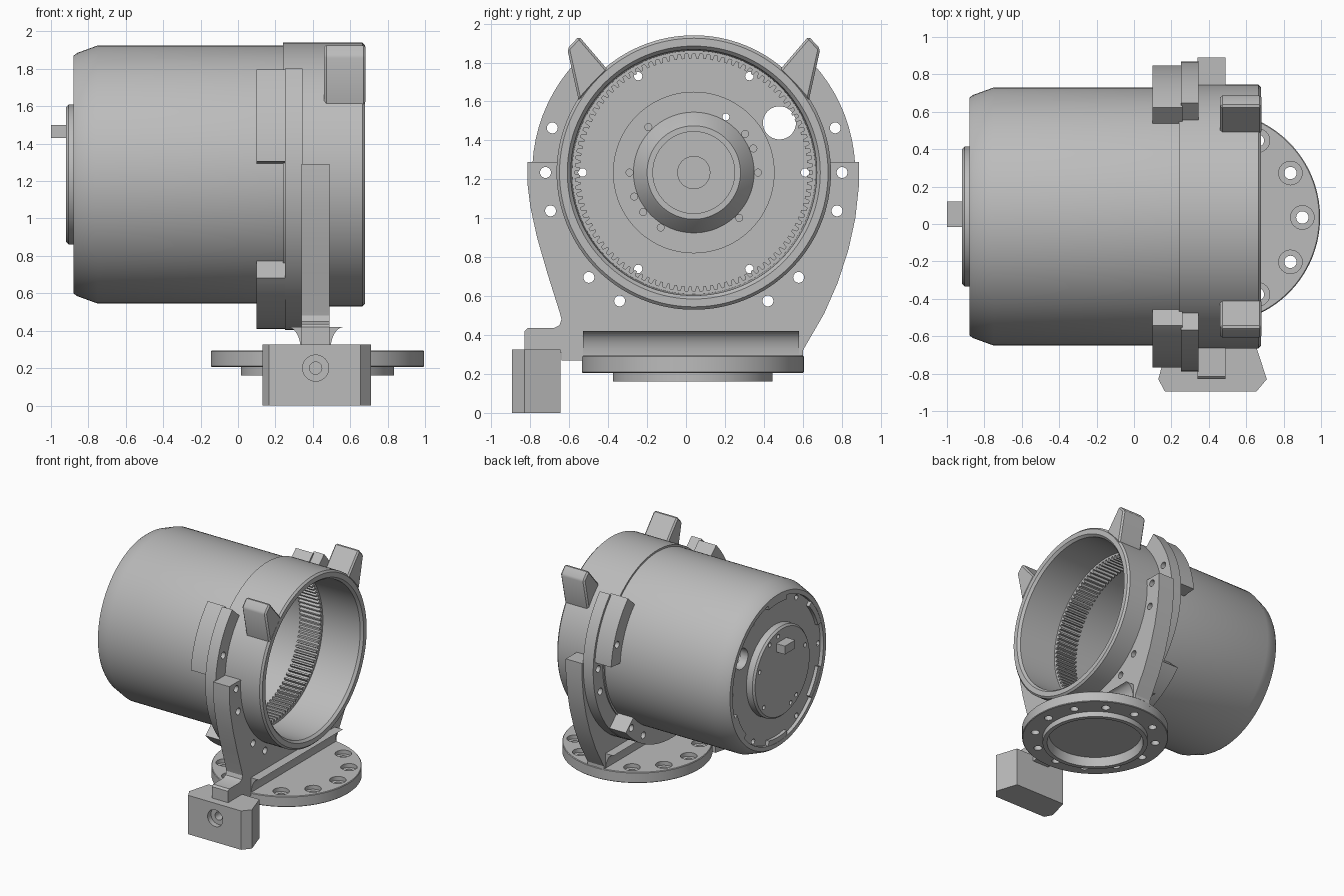
import bpy, bmesh
from math import sin, cos, pi, radians
from mathutils import Matrix, Vector

default = bpy.data.objects.get("Cube")
if default:
    bpy.data.objects.remove(default, do_unlink=True)

CY, CZ = 0.04, 1.235          # drum axis runs along x
FX, FY = 0.425, 0.035         # centre of the round foot

metal = bpy.data.materials.new("machined_grey")
metal.use_nodes = True
GREY = (0.5, 0.5, 0.5, 1)
metal.diffuse_color = GREY
for node in metal.node_tree.nodes:
    if node.type == 'BSDF_PRINCIPLED':
        node.inputs["Base Color"].default_value = GREY
        node.inputs["Roughness"].default_value = 0.6


def finish(name, bm, bevel=0):
    bmesh.ops.recalc_face_normals(bm, faces=bm.faces)
    if bevel:
        bmesh.ops.bevel(bm, geom=bm.edges[:], offset=bevel, segments=1,
                        affect='EDGES', clamp_overlap=True)
    mesh = bpy.data.meshes.new(name)
    bm.to_mesh(mesh)
    bm.free()
    mesh.materials.append(metal)
    obj = bpy.data.objects.new(name, mesh)
    bpy.context.collection.objects.link(obj)
    return obj


def prism(name, polys, axis, lo, hi, bevel=0):
    """Extrude flat outlines along an axis."""
    place = {'x': lambda u, v: (lo, u, v), 'y': lambda u, v: (u, lo, v),
             'z': lambda u, v: (u, v, lo)}[axis]
    step = Vector([(hi - lo) * (a == axis) for a in 'xyz'])
    bm = bmesh.new()
    for poly in polys:
        face = bm.faces.new([bm.verts.new(place(u, v)) for u, v in poly])
        ext = bmesh.ops.extrude_face_region(bm, geom=[face], use_keep_orig=True)
        moved = [g for g in ext["geom"] if isinstance(g, bmesh.types.BMVert)]
        bmesh.ops.translate(bm, vec=step, verts=moved)
    return finish(name, bm, bevel)


def lathe(name, profile, axis, centre, steps=128):
    """Spin (along, radius) points about an axis through centre."""
    turn = Vector((1, 0, 0)) if axis == 'x' else Vector((0, 0, 1))
    bm = bmesh.new()
    verts = [bm.verts.new((a, 0, r) if axis == 'x' else (r, 0, a)) for a, r in profile]
    edges = [bm.edges.new(p) for p in zip(verts, verts[1:])]
    if profile[0][1] > 0:
        edges.append(bm.edges.new((verts[-1], verts[0])))
    bmesh.ops.spin(bm, geom=verts + edges, cent=(0, 0, 0), axis=turn,
                   angle=2 * pi, steps=steps, use_merge=True)
    bmesh.ops.remove_doubles(bm, verts=bm.verts, dist=1e-5)
    bmesh.ops.transform(bm, matrix=Matrix.Translation(centre), verts=bm.verts)
    return finish(name, bm)


def polar(cu, cv, r, deg):
    return cu + r * cos(radians(deg)), cv + r * sin(radians(deg))


def arc(r, a0, a1, n=60):
    return [polar(CY, CZ, r, a0 + (a1 - a0) * i / n) for i in range(n + 1)]


def circle(c, r, n=24):
    return [polar(c[0], c[1], r, 360 * i / n) for i in range(n)]


def sector(r0, r1, a0, a1):
    return arc(r1, a0, a1) + arc(r0, a1, a0)


def mirrored(poly):
    return [(2 * CY - y, z) for y, z in poly]


def cut(targets, cutter):
    cutter.hide_render = True
    for obj in targets:
        mod = obj.modifiers.new("cut", 'BOOLEAN')
        mod.operation, mod.solver, mod.object = 'DIFFERENCE', 'EXACT', cutter
        bpy.context.view_layer.objects.active = obj
        bpy.ops.object.modifier_apply(modifier=mod.name)
    bpy.data.objects.remove(cutter, do_unlink=True)


# Hollow drum with collar, bore, floor hub and rear cap
drum = lathe("drum_housing", [
    (-0.88, 0.6), (-0.88, 0.635), (-0.86, 0.65), (-0.75, 0.69), (0.24, 0.69),
    (0.24, 0.705), (0.665, 0.705), (0.68, 0.69), (0.68, 0.65), (0.66, 0.632),
    (0.32, 0.625), (0.32, 0.61), (-0.78, 0.61), (-0.78, 0.415), (-0.75, 0.415),
    (-0.75, 0.31), (-0.67, 0.25), (-0.66, 0.24), (-0.66, 0.21), (-0.72, 0.21),
    (-0.72, 0.085), (-0.7, 0.085), (-0.7, 0.065), (-0.71, 0.065), (-0.71, 0),
], 'x', (0, CY, CZ))
# The rear side is a separate cap closing the floor
bpy.data.objects.remove(drum, do_unlink=True)
outer = [(-0.88, 0.6), (-0.88, 0.635), (-0.86, 0.65), (-0.75, 0.69), (0.24, 0.69),
         (0.24, 0.705), (0.665, 0.705), (0.68, 0.69), (0.68, 0.65), (0.66, 0.632),
         (0.32, 0.625), (0.32, 0.61), (-0.78, 0.61)]
hub = [(-0.78, 0.415), (-0.75, 0.415), (-0.75, 0.31), (-0.67, 0.25), (-0.66, 0.24),
       (-0.66, 0.21), (-0.72, 0.21), (-0.72, 0.085), (-0.7, 0.085), (-0.7, 0)]
rear = [(-0.92, 0), (-0.92, 0.36), (-0.905, 0.375), (-0.85, 0.375), (-0.85, 0.6)]
drum = lathe("drum_housing", rear + outer + hub, 'x', (0, CY, CZ))

floor_holes = [circle(polar(CY, CZ, 0.572, 60 * k), 0.022, 12) for k in range(6)]
floor_holes += [circle((0.48, 1.49), 0.085, 40), circle(polar(CY, CZ, 0.33, 60), 0.018, 16)]
cut([drum], prism("floor_hole_cutter", floor_holes, 'x', -1.1, -0.7))
blind = [circle(polar(CY, CZ, 0.33, a), 0.018, 16)
         for a in (37, 22, 0, 180, 135, 202, 218, 239, 315)]
cut([drum], prism("blind_hole_cutter", blind, 'x', -0.8, -0.6))
rear_holes = [circle(polar(CY, CZ, 0.32, a), 0.018, 16) for a in (20, 80, 160, 235, 250, 320)]
cut([drum], prism("cap_hole_cutter", rear_holes, 'x', -1, -0.89))

# Inner ring gear teeth
teeth = []
for k in range(100):
    a = 3.6 * k + 1.8
    teeth.append([polar(CY, CZ, r, a + d) for r, d in
                  ((0.62, -1.3), (0.62, 1.3), (0.585, 0.6), (0.585, -0.6))])
prism("ring_gear_teeth", teeth, 'x', 0.13, 0.32)

# Lugs on the rear rim and the key on the rear cap
prism("rear_rim_lugs", [sector(0.56, 0.61, a - 12, a + 12) for a in range(90, 331, 60)],
      'x', -0.878, -0.84)
prism("rear_key", [[(-0.015, 1.43), (0.12, 1.43), (0.12, 1.5), (-0.015, 1.5)]],
      'x', -1, -0.9)

# Bolting flange, open at the top, with thicker pads behind it
flange = prism("bolt_flange", [sector(0.69, 0.83, -223, 43)], 'x', 0.25, 0.345)
pads = prism("flange_pads", [sector(0.68, 0.81, 5, 44), sector(0.68, 0.81, 136, 175),
                             sector(0.68, 0.825, 222, 318)], 'x', 0.1, 0.26)

# Upright cradle plate hugging the drum, with the side arm
left_edge = [(-0.64, 0.31), (-0.83, 0.31), (-0.83, 0.42), (-0.815, 0.435), (-0.68, 0.435),
             (-0.65, 0.45), (-0.64, 0.48), (-0.65, 0.52), (-0.71, 0.71), (-0.765, 0.9),
             (-0.8, 1.06), (-0.815, 1.18), (-0.815, 1.29)]
right_edge = [(0.89, 1.29), (0.89, 1.18), (0.87, 1.0), (0.835, 0.84), (0.78, 0.67),
              (0.71, 0.51), (0.6, 0.32), (0.6, 0.27), (-0.64, 0.27)]
plate = prism("cradle_plate", [right_edge + left_edge + arc(0.69, 175.5, 364.5, 90)],
              'x', 0.34, 0.49)
bolts = [circle(polar(CY, CZ, 0.762, s), 0.028)
         for a in (17.5, 0, -15, -45, -60) for s in (a, 180 - a)]
cut([flange, pads, plate], prism("bolt_hole_cutter", bolts, 'x', 0, 0.8))

# Curved root joining plate and foot
side = [(0.08 + 0.07 - 0.07 * sin(radians(t)), 0.42 - 0.12 * (1 - cos(radians(t))))
        for t in range(90, -1, -15)]
root = [(FX - 0.01 + d, z) for d, z in side]
root += [(FX - 0.01 - d, z) for d, z in reversed(side)]
prism("plate_root", [root], 'y', -0.53, 0.58)

# Round foot with spigot and counterbored holes
foot = lathe("round_foot", [
    (0.235, 0), (0.235, 0.36), (0.16, 0.375), (0.16, 0.41), (0.205, 0.41),
    (0.205, 0.565), (0.21, 0.57), (0.29, 0.57), (0.295, 0.565), (0.295, 0),
], 'z', (FX, FY, 0))
spots = [polar(FX, FY, 0.475, 30 * k) for k in range(12)]
cut([foot], prism("foot_bore_cutter", [circle(p, 0.063) for p in spots], 'z', 0.262, 0.4))
cut([foot], prism("foot_hole_cutter", [circle(p, 0.033) for p in spots], 'z', 0.1, 0.4))

# Side block with a counterbored front hole
block = prism("side_block", [[(0.13, -0.83), (0.165, -0.895), (0.655, -0.895), (0.71, -0.83),
                              (0.65, -0.645), (0.18, -0.645)]], 'z', 0, 0.325)
cut([block], prism("block_bore_cutter", [circle((0.415, 0.2), 0.07, 32)], 'y', -1, -0.85))
cut([block], prism("block_hole_cutter", [circle((0.415, 0.2), 0.033)], 'y', -1, -0.74))

# Pair of lifting ears on the collar
ear = [(-0.61, 1.87), (-0.55, 1.935), (-0.4, 1.76), (-0.47, 1.69), (-0.55, 1.6)]
for label, shape in (("right", ear), ("left", mirrored(ear))):
    prism("lifting_ear_" + label, [shape], 'x', 0.46, 0.682, 0.012)

# Smooth round surfaces, keep machined edges crisp
bpy.ops.object.select_all(action='DESELECT')
for obj in bpy.context.collection.objects:
    if obj.type == 'MESH' and obj.data.materials and obj.data.materials[0] == metal:
        obj.select_set(True)
        bpy.context.view_layer.objects.active = obj
bpy.ops.object.shade_smooth_by_angle(angle=radians(30))
